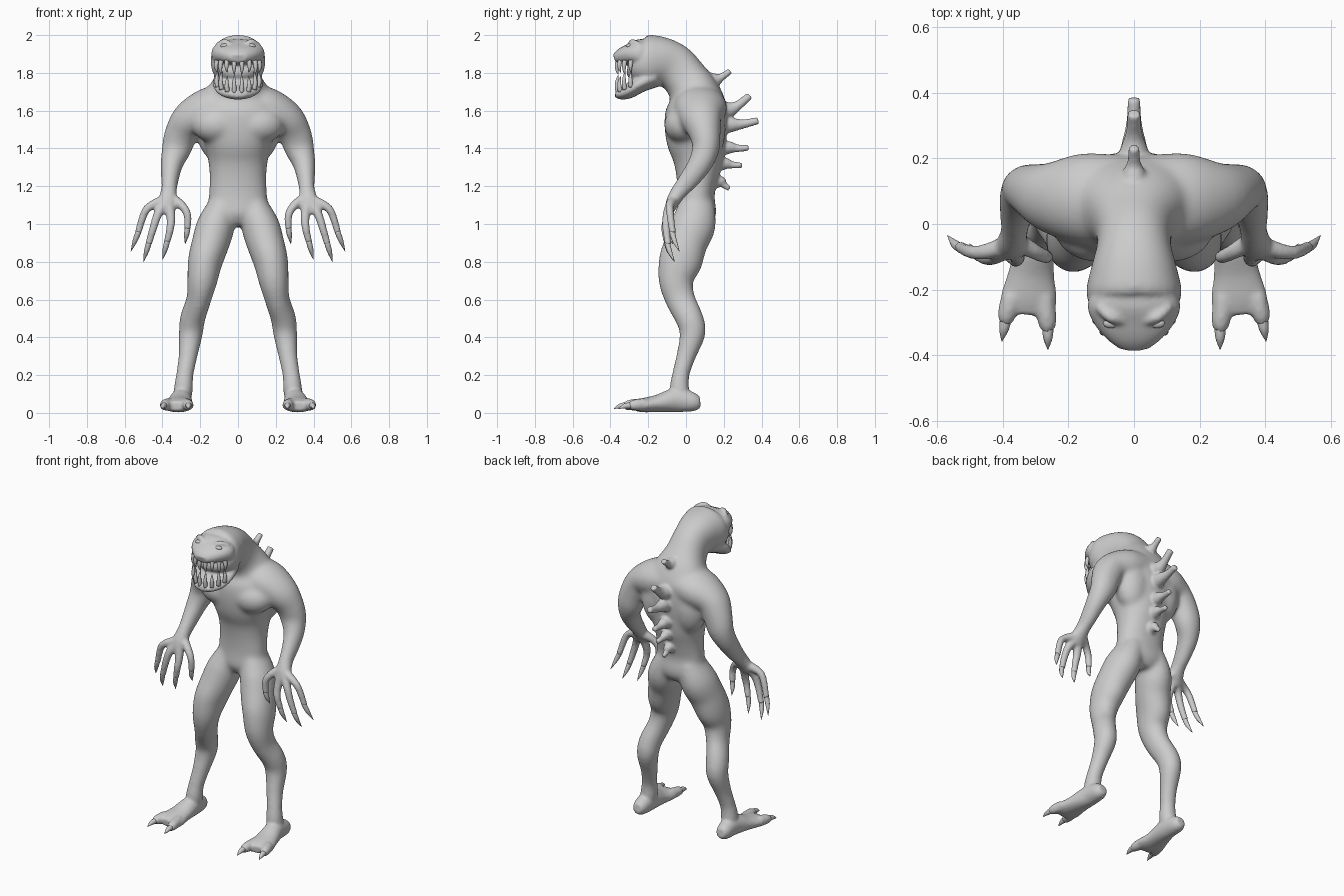
import bpy, bmesh, math
from mathutils import Vector, Matrix


def spline(keys, steps):
    # Catmull-Rom interpolation of (x, y, z, half_width, half_depth) rings
    out = []
    for i in range(len(keys) - 1):
        p0, p1 = keys[max(i - 1, 0)], keys[i]
        p2, p3 = keys[i + 1], keys[min(i + 2, len(keys) - 1)]
        for s in range(steps):
            t = s / steps
            out.append([0.5 * (2 * b + (c - a) * t + (2 * a - 5 * b + 4 * c - d) * t * t
                               + (3 * b - a - 3 * c + d) * t ** 3)
                        for a, b, c, d in zip(p0, p1, p2, p3)])
    out.append(list(keys[-1]))
    return out


def tube(bm, keys, side=1, sides=24, steps=4, power=2.0):
    # closed tube through elliptical rings, side = -1 mirrors it in x
    rings = spline(keys, steps)
    pts = [Vector(r[:3]) for r in rings]
    loops = []
    for i, r in enumerate(rings):
        tan = (pts[min(i + 1, len(pts) - 1)] - pts[max(i - 1, 0)]).normalized()
        u = Vector((1, 0, 0))
        u = (u - tan * u.dot(tan)).normalized()
        v = tan.cross(u)
        loop = []
        for k in range(sides):
            ang = 2 * math.pi * k / sides
            c, s = math.cos(ang), math.sin(ang)
            c = math.copysign(abs(c) ** (2 / power), c)
            s = math.copysign(abs(s) ** (2 / power), s)
            p = pts[i] + u * c * max(r[3], .001) + v * s * max(r[4], .001)
            loop.append(bm.verts.new((p.x * side, p.y, p.z)))
        loops.append(loop)
    faces = [bm.faces.new((a[k], a[(k + 1) % sides], b[(k + 1) % sides], b[k]))
             for a, b in zip(loops, loops[1:]) for k in range(sides)]
    faces += [bm.faces.new(loops[0][::-1]), bm.faces.new(loops[-1])]
    bmesh.ops.recalc_face_normals(bm, faces=faces)


def rod(bm, path, radii, **kw):
    tube(bm, [(*p, r, r) for p, r in zip(path, radii)], **kw)


def ball(bm, center, radii, side=1):
    m = Matrix.Translation((center[0] * side, center[1], center[2])) @ Matrix.Diagonal((*radii, 1))
    bmesh.ops.create_uvsphere(bm, u_segments=20, v_segments=12, radius=1, matrix=m)


def finish(bm, name, voxel=0, relax=0):
    # make an object, optionally blending its parts into one skin
    me = bpy.data.meshes.new(name)
    bm.to_mesh(me)
    bm.free()
    for p in me.polygons:
        p.use_smooth = True
    ob = bpy.data.objects.new(name, me)
    bpy.context.collection.objects.link(ob)
    if voxel:
        rm = ob.modifiers.new("skin", 'REMESH')
        rm.mode = 'VOXEL'
        rm.voxel_size = voxel
        rm.use_smooth_shade = True
        sm = ob.modifiers.new("relax", 'SMOOTH')
        sm.factor = .5
        sm.iterations = relax
    return ob


core, body, claws, teeth, eyes = (bmesh.new() for _ in range(5))

# torso, neck and back of the skull
tube(core, [(0, .05, .99, .08, .07), (0, .055, 1.05, .158, .105), (0, .053, 1.15, .154, .098),
            (0, .06, 1.25, .15, .112), (0, .065, 1.35, .16, .137), (0, .055, 1.45, .185, .16),
            (0, .053, 1.55, .22, .167), (0, .055, 1.63, .22, .157), (0, .04, 1.70, .17, .135),
            (0, 0, 1.765, .125, .12), (0, -.06, 1.83, .112, .123), (0, -.13, 1.86, .13, .13),
            (0, -.2, 1.862, .146, .141), (0, -.25, 1.867, .135, .118), (0, -.275, 1.88, .10, .08)],
     power=2.2, sides=32)
# upper and lower jaw
tube(body, [(0, -.16, 1.89, .10, .07), (0, -.24, 1.90, .141, .08), (0, -.30, 1.897, .124, .057),
            (0, -.35, 1.885, .082, .041), (0, -.38, 1.876, .042, .022)], power=2.3)
tube(body, [(0, -.16, 1.785, .12, .06), (0, -.24, 1.745, .136, .048), (0, -.30, 1.705, .116, .04),
            (0, -.345, 1.688, .078, .03), (0, -.375, 1.688, .04, .016)])

# spikes down the spine: base y, z, tip y, z, size
for by, bz, ty, tz, r in [(.13, 1.76, .235, 1.81, .034), (.20, 1.60, .338, 1.68, .042),
                          (.21, 1.52, .383, 1.548, .04), (.20, 1.40, .333, 1.403, .034),
                          (.18, 1.315, .297, 1.31, .032), (.155, 1.22, .232, 1.187, .03)]:
    my, mz = by + (ty - by) * .55, bz + (tz - bz) * .35
    rod(body, [(0, by - .03, bz), (0, by + .03, bz + .005), (0, my, mz), (0, ty, tz)],
        [r * 1.3, r, r * .62, r * .5], sides=12)

for s in (1, -1):
    # shoulder girdle and arm to palm
    tube(core, [(.03, .08, 1.645, .10, .13), (.15, .077, 1.612, .112, .14), (.25, .08, 1.56, .097, .112),
                (.30, .10, 1.48, .088, .085), (.325, .105, 1.40, .08, .073), (.35, .075, 1.32, .061, .065),
                (.36, .02, 1.24, .048, .056), (.365, -.03, 1.18, .043, .046), (.375, -.07, 1.12, .055, .037),
                (.388, -.086, 1.07, .058, .028)], side=s)
    # chest and back muscles
    ball(core, (.11, -.012, 1.525), (.135, .105, .10), s)
    ball(core, (.11, .115, 1.50), (.11, .095, .17), s)
    # brow and eye
    rod(body, [(.03, -.295, 1.945), (.07, -.285, 1.963), (.11, -.25, 1.95)], [.012, .017, .012], side=s)
    ball(eyes, (.07, -.302, 1.943), (.024, .015, .012), s)
    # fingers with claws: last point is the claw tip
    for path in [[(.345, -.06, 1.13), (.30, -.085, 1.10), (.268, -.10, 1.05), (.268, -.095, .97), (.28, -.07, .895)],
                 [(.365, -.08, 1.10), (.355, -.10, 1.03), (.36, -.11, .97), (.377, -.10, .90), (.40, -.07, .81)],
                 [(.395, -.08, 1.10), (.425, -.10, 1.05), (.448, -.105, .98), (.475, -.095, .89), (.50, -.06, .80)],
                 [(.40, -.07, 1.12), (.455, -.085, 1.10), (.495, -.085, 1.06), (.53, -.07, .95), (.567, -.035, .855)]]:
        rod(body, path[:4], [.03, .024, .021, .018], side=s, sides=12)
        a, b = Vector(path[3]), Vector(path[4])
        rod(claws, [a.lerp(b, -.12), a.lerp(b, .4) + Vector((0, -.005, 0)), b],
            [.015, .013, .001], side=s, sides=10)
    # leg from hip to ankle
    tube(core, [(.075, .06, 1.12, .07, .09), (.115, .04, 1.0, .10, .119), (.145, 0, .9, .10, .114),
                (.174, -.03, .8, .092, .116), (.189, -.053, .7, .08, .093), (.208, -.03, .6, .066, .08),
                (.24, .018, .5, .067, .074), (.25, .035, .42, .064, .069), (.265, 0, .3, .051, .052),
                (.282, -.028, .2, .047, .047), (.29, -.035, .12, .052, .054), (.295, -.02, .06, .045, .045)], side=s)
    # foot, toes and toe claws
    tube(body, [(.30, .075, .06, .028, .03), (.30, .04, .058, .046, .05), (.30, -.05, .068, .056, .064),
                (.312, -.15, .05, .07, .046), (.32, -.23, .04, .086, .037), (.325, -.275, .036, .066, .024)], side=s)
    for path in [[(.275, -.22, .045), (.265, -.29, .042), (.262, -.325, .036), (.262, -.382, .022)],
                 [(.37, -.22, .045), (.385, -.27, .042), (.392, -.30, .036), (.402, -.357, .022)]]:
        rod(body, path[:3], [.034, .03, .021], side=s, sides=12)
        a, b = Vector(path[2]), Vector(path[3])
        rod(claws, [a.lerp(b, -.3), a.lerp(b, .4) + Vector((0, 0, .006)), b],
            [.018, .014, .001], side=s, sides=10)

# curved teeth set round both jaws
for count, z0, length, rise, width in ((8, 1.865, -.075, 0, .125), (8, 1.695, .095, .05, .122)):
    for i in range(count):
        ang = math.radians(-68 + 136 * i / (count - 1))
        c, sn = math.cos(ang), math.sin(ang)
        z = z0 + rise * (1 - c)
        ln = length * (.85 + .15 * (i in (1, 3, 4, 6)))
        path = [(width * k * sn, -.25 - .118 * k * c, z + ln * f)
                for k, f in ((.95, 0), (1.0, .4), (.98, .75), (.92, 1))]
        rod(teeth, path, [.013, .0115, .007, .001], sides=10, steps=3)

# blend the large muscles first, then add the fine parts to that skin
soft = finish(core, "soft_body", .011, 14)
bpy.context.view_layer.update()
skin = bpy.data.meshes.new_from_object(soft.evaluated_get(bpy.context.evaluated_depsgraph_get()))
body.from_mesh(skin)
bpy.data.objects.remove(soft)
bpy.data.meshes.remove(skin)
finish(body, "body", .008, 6)
finish(claws, "claws")
finish(teeth, "teeth")
finish(eyes, "eyes")
